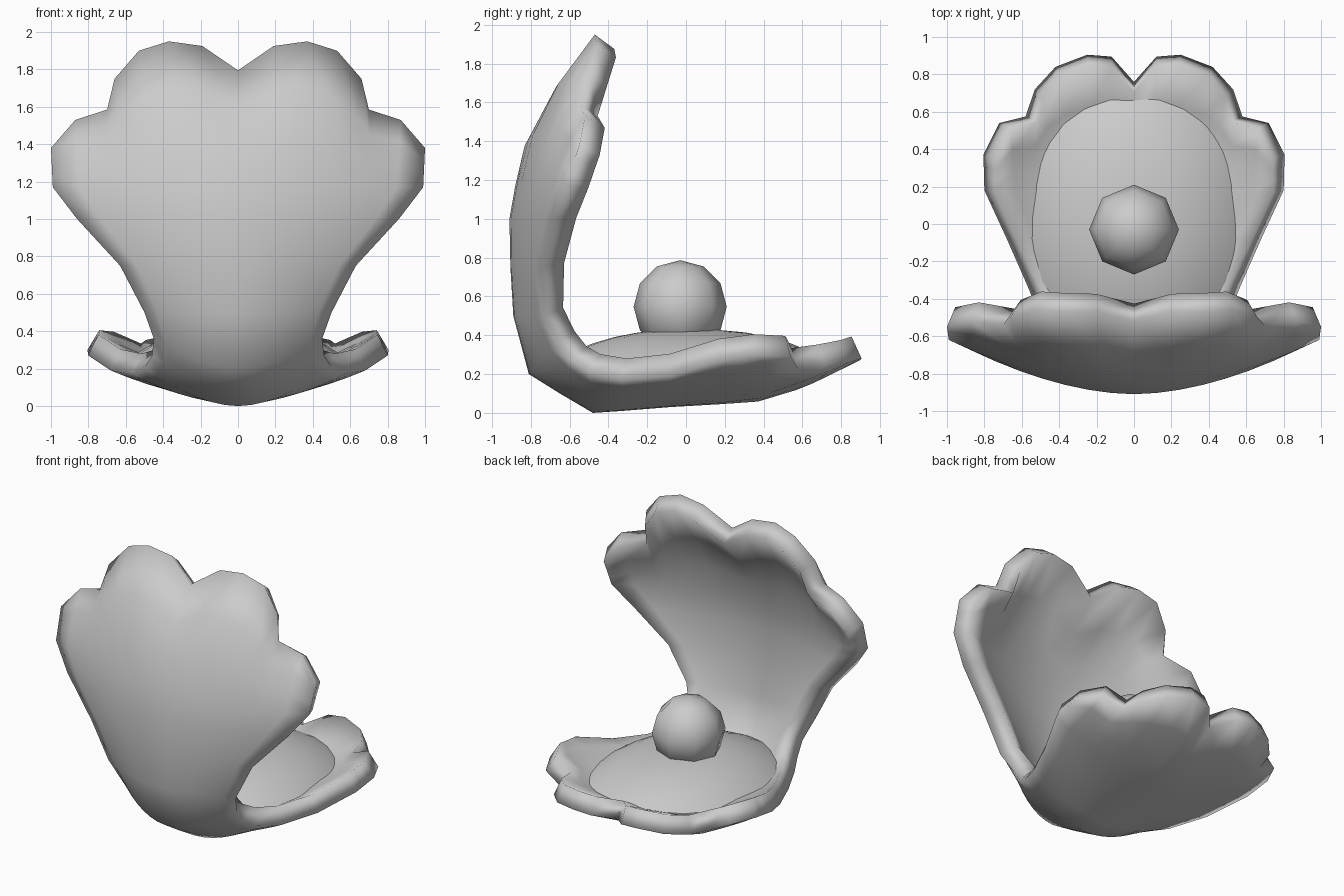
import bpy, bmesh
from mathutils import Vector

cube = bpy.data.objects.get("Cube")
if cube:
    bpy.data.objects.remove(cube)

grey = bpy.data.materials.new("plain_grey")
grey.use_nodes = True
grey.diffuse_color = (0.6, 0.6, 0.6, 1)
grey.node_tree.nodes["Principled BSDF"].inputs["Base Color"].default_value = (0.6, 0.6, 0.6, 1)


def make_object(name, bm, angle):
    mesh = bpy.data.meshes.new(name)
    bm.to_mesh(mesh)
    bm.free()
    mesh.materials.append(grey)
    obj = bpy.data.objects.new(name, mesh)
    bpy.context.collection.objects.link(obj)
    bpy.ops.object.select_all(action='DESELECT')
    obj.select_set(True)
    bpy.context.view_layer.objects.active = obj
    bpy.ops.object.shade_smooth_by_angle(angle=angle)
    return obj


# Scalloped end rims, from the side to the middle notch
upper_rim = [(1, -.55, 1.38), (.87, -.52, 1.53), (.7, -.54, 1.585), (.66, -.5, 1.75),
             (.53, -.46, 1.9), (.37, -.47, 1.95), (.19, -.47, 1.925), (0, -.52, 1.795)]
lower_rim = [(.805, .37, .3), (.72, .54, .29), (.58, .575, .23), (.53, .72, .24),
             (.42, .84, .26), (.25, .905, .28), (.12, .895, .27), (0, .76, .22)]

# Cross rows from the lower shell round the hinge and up: centre (y, z), side edge (x, y, z)
cross_rows = [((.18, .045), (.8, .18, .27)),
              ((-.08, .03), (.68, -.08, .19)),
              ((-.33, .01), (.57, -.33, .17)),
              ((-.48, 0), (.5, -.5, .21)),
              ((-.65, .1), (.46, -.59, .27)),
              ((-.81, .2), (.45, -.66, .36)),
              ((-.89, .5), (.5, -.735, .5)),
              ((-.905, .75), (.63, -.74, .75)),
              ((-.91, 1), (.86, -.68, 1)),
              ((-.88, 1.17), (.99, -.62, 1.17))]
COLS = len(upper_rim) - 1


def cross_row(centre, edge):
    """Half a row, curving from the side edge down to the centre line."""
    mid, edge = Vector((0, *centre)), Vector(edge)
    row = []
    for j in range(COLS + 1):
        u = 1 - j / COLS
        p = mid.lerp(edge, u ** 1.8)
        p.x = edge.x * u
        row.append(p)
    return row


def lobes(row, rim, bulge):
    """Rows swelling from the last cross row out to the scalloped rim."""
    result = []
    for t in (.33, .67, 1):
        new = []
        for j, (a, b) in enumerate(zip(row, rim)):
            u = 1 - j / COLS
            new.append(a.lerp(Vector(b), t) + bulge * 4 * t * (1 - t) * (1 - u * u))
        result.append(new)
    return result


rows = [cross_row(*r) for r in cross_rows]
lower = lobes(rows[0], lower_rim, Vector((0, 0, -.05)))
upper = lobes(rows[-1], upper_rim, Vector((0, -.08, 0)))
rows = lower[::-1] + rows + upper

# Both shell halves as one sheet, thickened inwards
bm = bmesh.new()
grid = []
for row in rows:
    full = row + [Vector((-p.x, p.y, p.z)) for p in row[-2::-1]]
    grid.append([bm.verts.new(p) for p in full])
for a, b in zip(grid, grid[1:]):
    for j in range(2 * COLS):
        bm.faces.new((a[j], a[j + 1], b[j + 1], b[j]))
bmesh.ops.recalc_face_normals(bm, faces=bm.faces)
top = max(bm.faces, key=lambda f: f.calc_center_median().z)
if top.normal.y > 0:
    bmesh.ops.reverse_faces(bm, faces=bm.faces)
shell = make_object("shell", bm, 1.0)
solid = shell.modifiers.new("thickness", 'SOLIDIFY')
solid.thickness = .125
solid.offset = -1

# Low mound filling the lower shell
bm = bmesh.new()
bmesh.ops.create_uvsphere(bm, u_segments=24, v_segments=16, radius=1)
for v in bm.verts:
    r = min(1, v.co.xy.length)
    v.co.z = .26 + (.17 if v.co.z > 0 else -.08) * (1 - r ** 2.5)
    v.co.x *= .57
    v.co.y = v.co.y * .72 + .03
bmesh.ops.remove_doubles(bm, verts=bm.verts, dist=.0001)
make_object("mound", bm, 1.0)

# Pearl
bm = bmesh.new()
bmesh.ops.create_uvsphere(bm, u_segments=8, v_segments=6, radius=.24)
bmesh.ops.translate(bm, verts=bm.verts, vec=(0, -.03, .547))
make_object("pearl", bm, 1.2)
